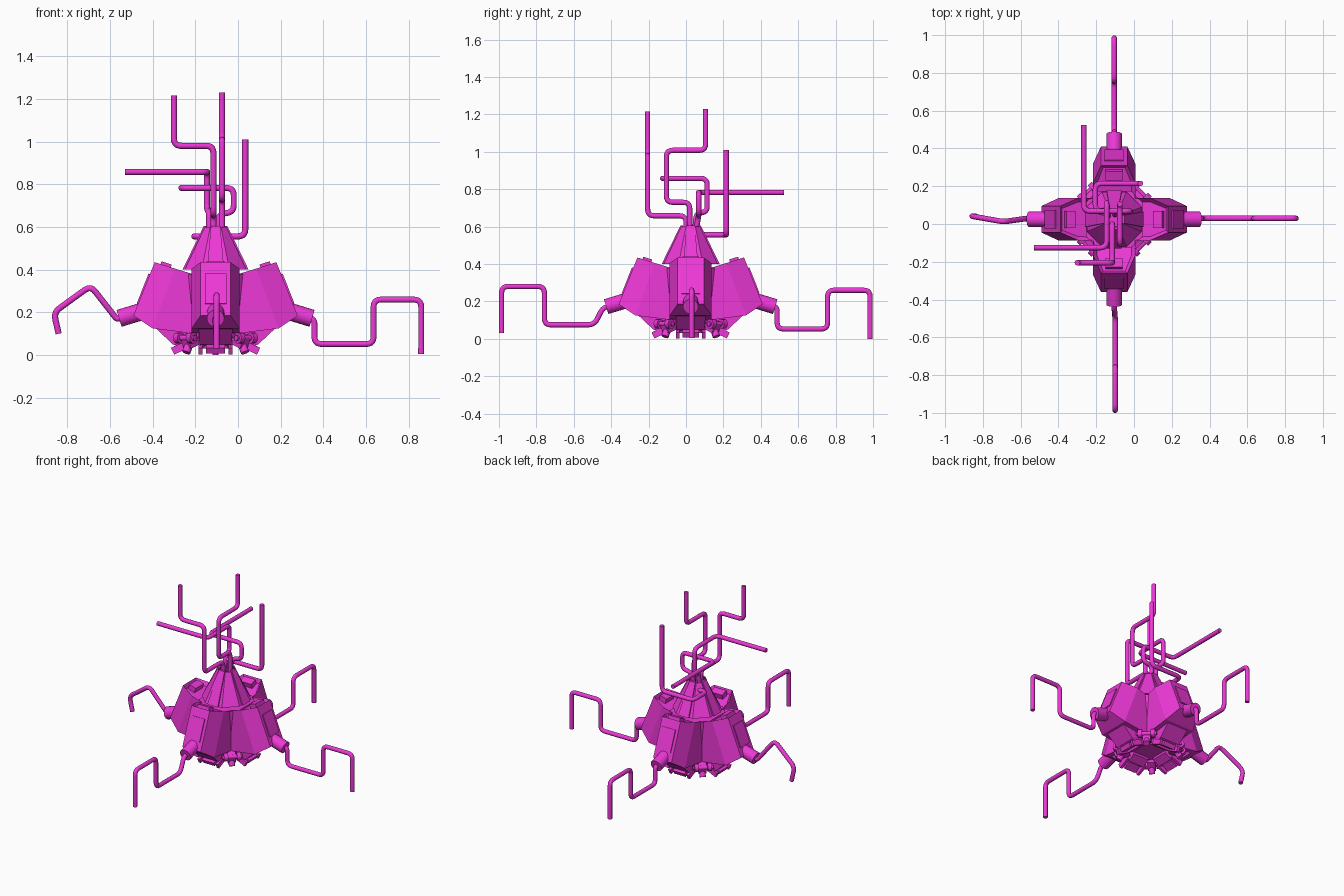
import bpy, bmesh, math
from mathutils import Vector, Matrix

if "Cube" in bpy.data.objects:
    bpy.data.objects.remove(bpy.data.objects["Cube"])

CX, CY = -0.105, 0.025
mat = bpy.data.materials.new("magenta")
mat.diffuse_color = (0.85, 0.04, 0.68, 1)
mat.use_nodes = True
mat.node_tree.nodes["Principled BSDF"].inputs["Base Color"].default_value = mat.diffuse_color


def turn(i):
    return Matrix.Translation((CX, CY, 0)) @ Matrix.Rotation(math.radians(90 * i), 4, 'Z')


def finish(bm, name, m):
    me = bpy.data.meshes.new(name)
    bm.to_mesh(me)
    bm.free()
    me.materials.append(mat)
    ob = bpy.data.objects.new(name, me)
    ob.matrix_world = m
    bpy.context.collection.objects.link(ob)
    return ob


def hull(name, pts, m, recess=None):
    """Convex block; recess = (normal, rim, depth) sinks the face pointing that way."""
    bm = bmesh.new()
    for p in pts:
        bm.verts.new(p)
    res = bmesh.ops.convex_hull(bm, input=bm.verts[:])
    junk = [v for v in set(res['geom_interior'] + res['geom_unused'])
            if isinstance(v, bmesh.types.BMVert)]
    bmesh.ops.delete(bm, geom=junk, context='VERTS')
    bmesh.ops.dissolve_limit(bm, angle_limit=math.radians(2), verts=bm.verts[:], edges=bm.edges[:])
    bmesh.ops.recalc_face_normals(bm, faces=bm.faces[:])
    if recess:
        n, rim, depth = recess
        f = max(bm.faces, key=lambda f: f.normal.dot(Vector(n)))
        bmesh.ops.inset_region(bm, faces=[f], thickness=rim, depth=0)
        bmesh.ops.translate(bm, verts=f.verts[:], vec=-f.normal * depth)
    return finish(bm, name, m)


def sided(rows):
    """(r, z, half width) rows mirrored to both sides."""
    return [(r, s * w, z) for r, z, w in rows for s in (-1, 1)]


def box(name, loc, size, tilt, m):
    bm = bmesh.new()
    bmesh.ops.create_cube(bm, size=1, matrix=Matrix.Diagonal((*size, 1)))
    return finish(bm, name, m @ Matrix.Translation(loc) @ Matrix.Rotation(math.radians(tilt), 4, 'Y'))


def rod(name, a, b, r, m, n=16):
    a, b = Vector(a), Vector(b)
    bm = bmesh.new()
    bmesh.ops.create_cone(bm, cap_ends=True, segments=n, radius1=r, radius2=r, depth=(b - a).length)
    for f in bm.faces:
        f.smooth = len(f.verts) == 4
    q = (b - a).to_track_quat('Z', 'Y').to_matrix().to_4x4()
    return finish(bm, name, m @ Matrix.Translation((a + b) / 2) @ q)


def pipe(name, path, r=0.0145, bend=0.035):
    """Round tube along a path with rounded bends."""
    p = [Vector(v) for v in path]
    pts = [p[0]]
    for a, b, c in zip(p, p[1:], p[2:]):
        d = min(bend, (a - b).length * 0.45, (c - b).length * 0.45)
        s, e = b + (a - b).normalized() * d, b + (c - b).normalized() * d
        for k in range(6):
            t = k / 5
            pts.append(s * (1 - t) ** 2 + b * 2 * t * (1 - t) + e * t * t)
    pts.append(p[-1])
    cu = bpy.data.curves.new(name, 'CURVE')
    cu.dimensions = '3D'
    cu.bevel_depth = r
    cu.bevel_resolution = 3
    cu.use_fill_caps = True
    sp = cu.splines.new('POLY')
    sp.points.add(len(pts) - 1)
    for q, v in zip(sp.points, pts):
        q.co = (*v, 1)
    cu.materials.append(mat)
    ob = bpy.data.objects.new(name, cu)
    bpy.context.collection.objects.link(ob)
    bpy.ops.object.select_all(action='DESELECT')
    ob.select_set(True)
    bpy.context.view_layer.objects.active = ob
    bpy.ops.object.convert(target='MESH')
    bpy.ops.object.shade_smooth_by_angle(angle=math.radians(50))


def octagon(half, cut, z):
    return [(x * s, y * t, z) for x, y in ((half, half - cut), (half - cut, half))
            for s in (-1, 1) for t in (-1, 1)]


# central core and tapered neck with a sunken top
mid = turn(0)
hull("core", octagon(0.13, 0.05, 0.08) + octagon(0.15, 0.06, 0.38), mid)
hull("neck", octagon(0.145, 0.08, 0.40) + octagon(0.05, 0.025, 0.60), mid, ((0, 0, 1), 0.012, 0.05))

for i, side in enumerate(("right", "back", "left", "front")):
    m = turn(i)
    # tilted pod with chamfered outer end and sunken top
    hull(side + "_pod", sided([
        (0.285, 0.435, 0.07), (0.385, 0.185, 0.07),
        (0.19, 0.405, 0.112), (0.295, 0.125, 0.112),
        (0.06, 0.365, 0.112), (0.10, 0.10, 0.112)]), m, ((-0.3, 0, 0.95), 0.022, 0.025))
    # raised plates on the pod's top and outer wall
    box(side + "_top_plate", (0.235, 0, 0.415), (0.05, 0.09, 0.035), -18, m)
    box(side + "_wall_plate", (0.336, 0, 0.31), (0.012, 0.10, 0.15), -21.5, m)
    # neck fin
    hull(side + "_neck_fin", sided([(0.155, 0.40, 0.04), (0.055, 0.605, 0.022),
                                    (0.04, 0.605, 0.022), (0.08, 0.40, 0.04)]), m)
    # underside wedge and foot pad
    hull(side + "_under_wedge", sided([
        (0.285, 0.13, 0.08), (0.20, 0.05, 0.075), (0.13, 0.03, 0.06),
        (0.08, 0.06, 0.06), (0.10, 0.13, 0.08)]), m, ((0.3, 0, -0.95), 0.012, 0.012))
    box(side + "_foot_pad", (0.175, 0, 0.035), (0.055, 0.09, 0.03), 30, m)
    for s in (-1, 1):
        box(side + "_foot_rail", (0.165, s * 0.07, 0.035), (0.08, 0.018, 0.035), 25, m)
    # leg socket
    rod(side + "_leg_socket", (0.31, 0, 0.215), (0.452, 0, 0.172), 0.041, m, 20)
    # diagonal thruster cluster between pods
    d = m @ Matrix.Rotation(math.radians(45), 4, 'Z')
    box(side + "_thruster_mount", (0.165, 0, 0.07), (0.07, 0.05, 0.06), 20, d)
    rod(side + "_thruster_axle", (0.20, -0.065, 0.08), (0.20, 0.065, 0.08), 0.013, d, 10)
    for s in (-1, 1):
        rod(side + "_thruster_wheel", (0.20, s * 0.028, 0.08), (0.20, s * 0.055, 0.08), 0.026, d, 12)
    rod(side + "_thruster_nozzle", (0.17, 0, 0.06), (0.195, 0, 0.012), 0.02, d, 10)

# four bent legs
pipe("right_leg", [(0.31, .03, .18), (.358, .03, .168), (.358, .03, .052), (.635, .03, .052),
                   (.635, .03, .26), (.858, .03, .26), (.858, .03, .004)])
pipe("left_leg", [(-.53, .03, .185), (-.565, .03, .165), (-.69, .012, .325),
                  (-.863, .042, .20), (-.84, .042, .10)])
pipe("back_leg", [(-.105, .45, .18), (-.105, .487, .168), (-.105, .487, .053), (-.105, .757, .053),
                  (-.105, .757, .26), (-.105, .984, .26), (-.105, .984, 0)])
pipe("front_leg", [(-.105, -.39, .18), (-.105, -.445, .165), (-.10, -.49, .075), (-.10, -.757, .075),
                   (-.10, -.757, .28), (-.10, -.986, .28), (-.10, -.986, .03)])

# five tangled pipes above the neck
pipe("tall_left_pipe", [(-.30, -.205, 1.215), (-.30, -.205, .98), (-.115, -.205, .98),
                        (-.115, -.205, .658), (-.115, 0, .658), (-.115, 0, .56)])
pipe("tall_middle_pipe", [(-.075, .105, 1.23), (-.075, .105, 1.008), (-.075, -.105, 1.008),
                          (-.075, -.105, .73), (-.075, .02, .73), (-.075, .02, .56)])
pipe("tall_right_pipe", [(.034, .215, 1.01), (.034, .215, .556), (-.205, .215, .556),
                         (-.205, .07, .556), (-.10, .07, .556)])
pipe("left_pointing_pipe", [(-.53, -.125, .858), (-.145, -.125, .858), (-.145, .113, .858),
                            (-.145, .113, .68), (-.135, .055, .67), (-.135, .045, .56)])
pipe("back_pointing_pipe", [(-.265, .525, .783), (-.265, .068, .783), (-.02, .068, .783),
                            (-.02, .068, .67), (-.09, .068, .66), (-.10, .05, .56)])
